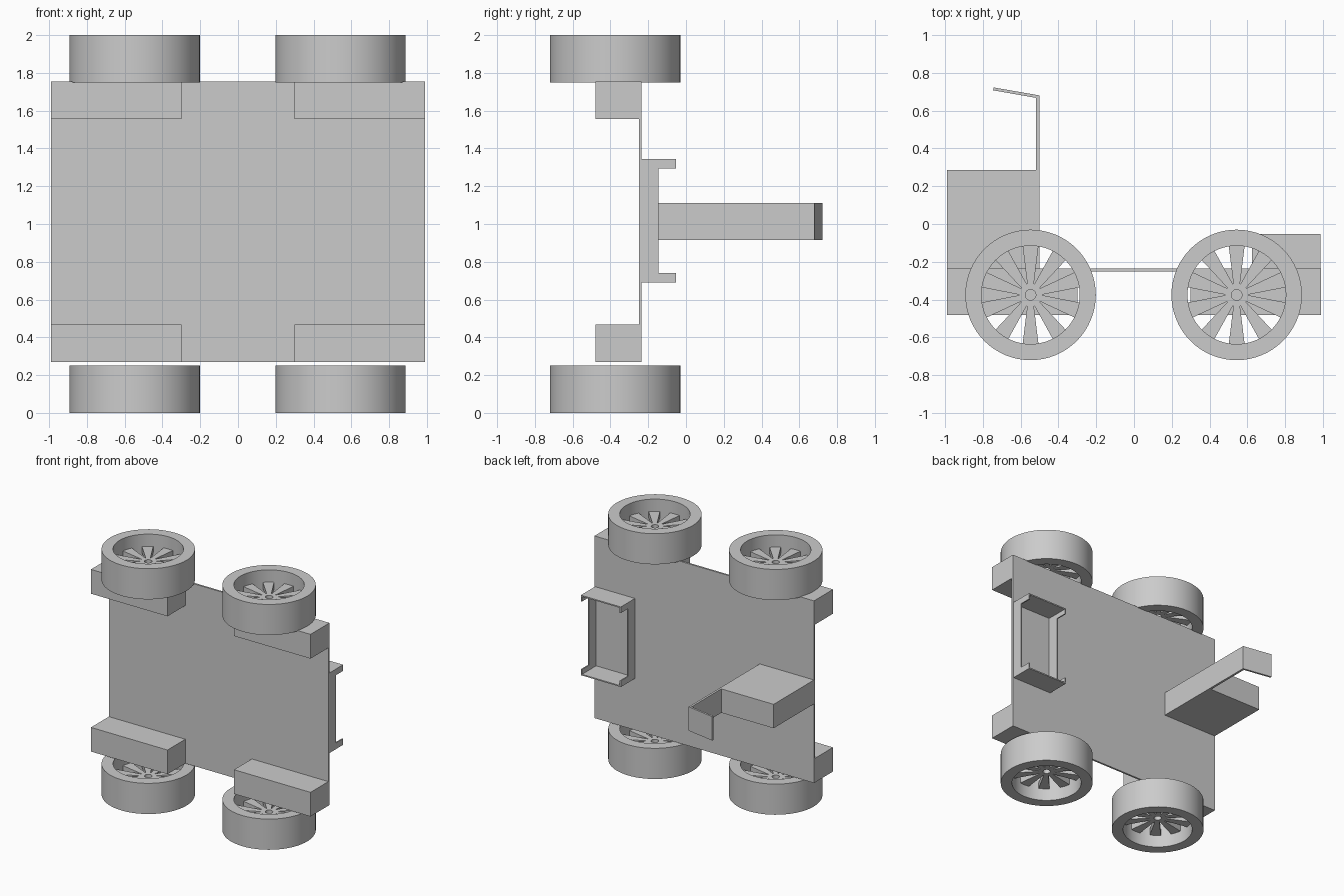
import bpy, bmesh, math
from mathutils import Matrix, Vector

cube = bpy.data.objects.get("Cube")
if cube:
    bpy.data.objects.remove(cube, do_unlink=True)

grey = bpy.data.materials.new("plain_grey")
grey.use_nodes = True
grey.diffuse_color = (0.6, 0.6, 0.6, 1)
bsdf = next(n for n in grey.node_tree.nodes if n.type == 'BSDF_PRINCIPLED')
bsdf.inputs["Base Color"].default_value = (0.6, 0.6, 0.6, 1)


def finish(name, bm, smooth=False):
    bmesh.ops.recalc_face_normals(bm, faces=bm.faces[:])
    mesh = bpy.data.meshes.new(name)
    bm.to_mesh(mesh)
    bm.free()
    mesh.materials.append(grey)
    if smooth:
        mesh.shade_smooth()
        mesh.set_sharp_from_angle(angle=math.radians(30))
    obj = bpy.data.objects.new(name, mesh)
    bpy.context.collection.objects.link(obj)
    return obj


def prism(bm, points, offset):
    """Extrude a flat outline along an offset."""
    face = bm.faces.new([bm.verts.new(p) for p in points])
    new = bmesh.ops.extrude_face_region(bm, geom=[face], use_keep_orig=True)
    verts = [g for g in new["geom"] if isinstance(g, bmesh.types.BMVert)]
    bmesh.ops.translate(bm, verts=verts, vec=offset)


def box(name, x, y, z):
    bm = bmesh.new()
    outline = [(x[0], y[0], z[0]), (x[1], y[0], z[0]),
               (x[1], y[1], z[0]), (x[0], y[1], z[0])]
    prism(bm, outline, (0, 0, z[1] - z[0]))
    return finish(name, bm)


def ring(bm, inner, outer, z0, z1, steps):
    """Turn a rectangular section around z."""
    section = [(inner, 0, z0), (outer, 0, z0), (outer, 0, z1), (inner, 0, z1)]
    verts = [bm.verts.new(p) for p in section]
    edges = [bm.edges.new((verts[i], verts[(i + 1) % 4])) for i in range(4)]
    bmesh.ops.spin(bm, geom=verts + edges, cent=(0, 0, 0), axis=(0, 0, 1),
                   angle=math.tau, steps=steps, use_merge=True)
    bmesh.ops.remove_doubles(bm, verts=bm.verts[:], dist=0.0001)


# Floor plate and the four wheel mount blocks
PLATE_BACK = -0.235
box("floor_plate", (-0.99, 0.99), (-0.25, PLATE_BACK), (0.27, 1.755))
for end, xs in (("left", (0.3, 0.99)), ("right", (-0.99, -0.3))):
    for level, zs in (("lower", (0.27, 0.467)), ("upper", (1.557, 1.755))):
        box(f"{level}_{end}_mount", xs, (-0.48, PLATE_BACK - 0.002), zs)

# Wheels: tyre, hub ring and flared spokes
SPOKES = 10
WHEEL_R, RIM_R, HUB_R, BORE_R = 0.345, 0.26, 0.062, 0.028
WIDTH, WEB = 0.25, 0.05


def wheel(name, x, z):
    bm = bmesh.new()
    ring(bm, RIM_R, WHEEL_R, -WIDTH / 2, WIDTH / 2, 64)
    ring(bm, BORE_R, HUB_R, -WEB / 2, WEB / 2, 40)
    for i in range(SPOKES):
        turn = Matrix.Rotation(math.pi / 2 + i * math.tau / SPOKES, 3, 'Z')
        tip, root = 0.042, 0.017
        outline = [(HUB_R - 0.006, -root, 0), (RIM_R, -tip, 0),
                   (RIM_R, tip, 0), (HUB_R - 0.006, root, 0)]
        prism(bm, [turn @ (Vector(p) - Vector((0, 0, WEB / 2))) for p in outline],
              (0, 0, WEB))
    finish(name, bm, smooth=True).location = (x, -0.375, z)


for side, x in (("left", 0.543), ("right", -0.547)):
    wheel(f"lower_{side}_wheel", x, WIDTH / 2)
    wheel(f"upper_{side}_wheel", x, 2 - WIDTH / 2)

# Open tray: two long plates joined by end walls with a cut-down middle
LIP, LOW = -0.053, -0.145
box("tray_lower_plate", (0.625, 0.985), (PLATE_BACK, LIP), (0.69, 0.7))
box("tray_upper_plate", (0.625, 0.985), (PLATE_BACK, LIP), (1.333, 1.343))
for name, x in (("tray_inner_wall", 0.625), ("tray_outer_wall", 0.975)):
    bm = bmesh.new()
    half = [(PLATE_BACK, 0.695), (LIP, 0.695), (LIP, 0.74), (LOW, 0.74)]
    mirrored = [(y, 2.033 - z) for y, z in reversed(half)]
    prism(bm, [(x, y, z) for y, z in half + mirrored], (0.01, 0, 0))
    finish(name, bm)

# Seat block with an upright and a slanted canopy
SEAT_Z = (0.915, 1.11)
box("seat_block", (-0.99, -0.5), (PLATE_BACK, 0.285), SEAT_Z)
bm = bmesh.new()
profile = [(-0.5, 0.28), (-0.5, 0.68), (-0.742, 0.722), (-0.745, 0.707),
           (-0.518, 0.667), (-0.518, 0.28)]
prism(bm, [(x, y, SEAT_Z[0]) for x, y in profile], (0, 0, SEAT_Z[1] - SEAT_Z[0]))
finish("upright_and_canopy", bm)
